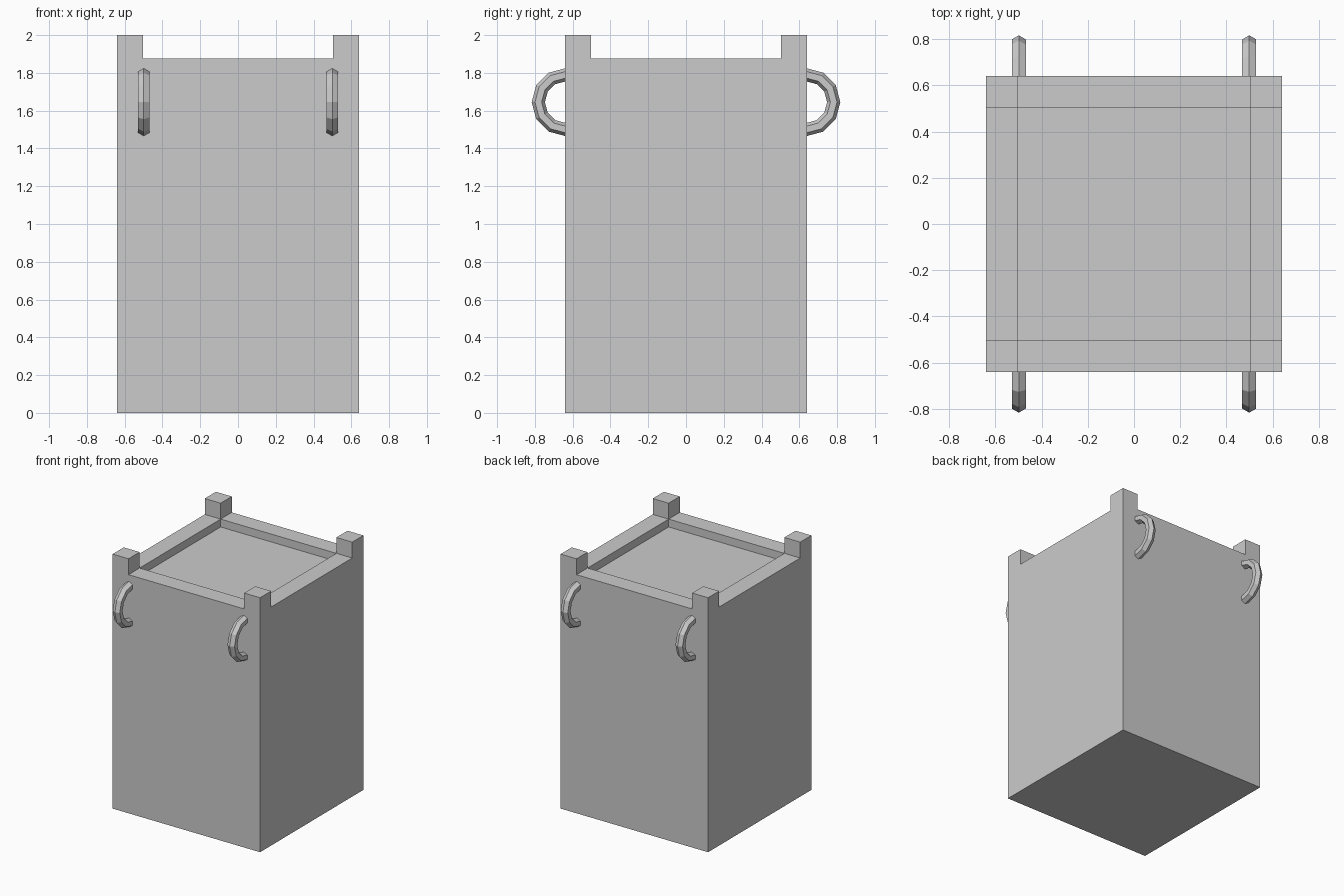
import bpy
import bmesh
import math

if "Cube" in bpy.data.objects:
    bpy.data.objects.remove(bpy.data.objects["Cube"])

HALF = 0.641      # half width of the box
INNER = 0.503     # half width inside the rim
RIM_Z = 1.875     # height of the rim
POST = 0.125      # corner post height
RECESS = 0.062    # depth of the sunken lid

# Box body: cut into a 3x3 plan, corners raised as posts, centre sunk as lid
bm = bmesh.new()
bmesh.ops.create_cube(bm, size=1)
for v in bm.verts:
    v.co = (v.co.x * 2 * HALF, v.co.y * 2 * HALF, (v.co.z + 0.5) * RIM_Z)
for normal in ((1, 0, 0), (0, 1, 0)):
    for side in (-1, 1):
        bmesh.ops.bisect_plane(bm, geom=bm.verts[:] + bm.edges[:] + bm.faces[:],
                               plane_co=[n * side * INNER for n in normal],
                               plane_no=normal)


def raise_faces(test, dz):
    bm.normal_update()
    picked = []
    for f in bm.faces:
        c = f.calc_center_median()
        if f.normal.z > 0.9 and abs(c.z - RIM_Z) < 1e-4 and test(c):
            picked.append(f)
    new = bmesh.ops.extrude_discrete_faces(bm, faces=picked)["faces"]
    bmesh.ops.translate(bm, vec=(0, 0, dz), verts=list({v for f in new for v in f.verts}))


raise_faces(lambda c: min(abs(c.x), abs(c.y)) > INNER, POST)
raise_faces(lambda c: max(abs(c.x), abs(c.y)) < 0.1, -RECESS)
bmesh.ops.remove_doubles(bm, verts=bm.verts[:], dist=1e-5)
bmesh.ops.recalc_face_normals(bm, faces=bm.faces[:])
mesh = bpy.data.meshes.new("box_body")
bm.to_mesh(mesh)
bm.free()
bpy.context.collection.objects.link(bpy.data.objects.new("box_body", mesh))

# Ring handles: low-poly rings half sunk into the front and back
for y, face in ((-0.637, "front"), (0.637, "back")):
    for x, side in ((-0.499, "left"), (0.499, "right")):
        bpy.ops.mesh.primitive_torus_add(major_segments=12, minor_segments=6,
                                         major_radius=0.145, minor_radius=0.035,
                                         location=(x, y, 1.645),
                                         rotation=(0, math.pi / 2, 0))
        bpy.context.object.name = f"ring_handle_{face}_{side}"
